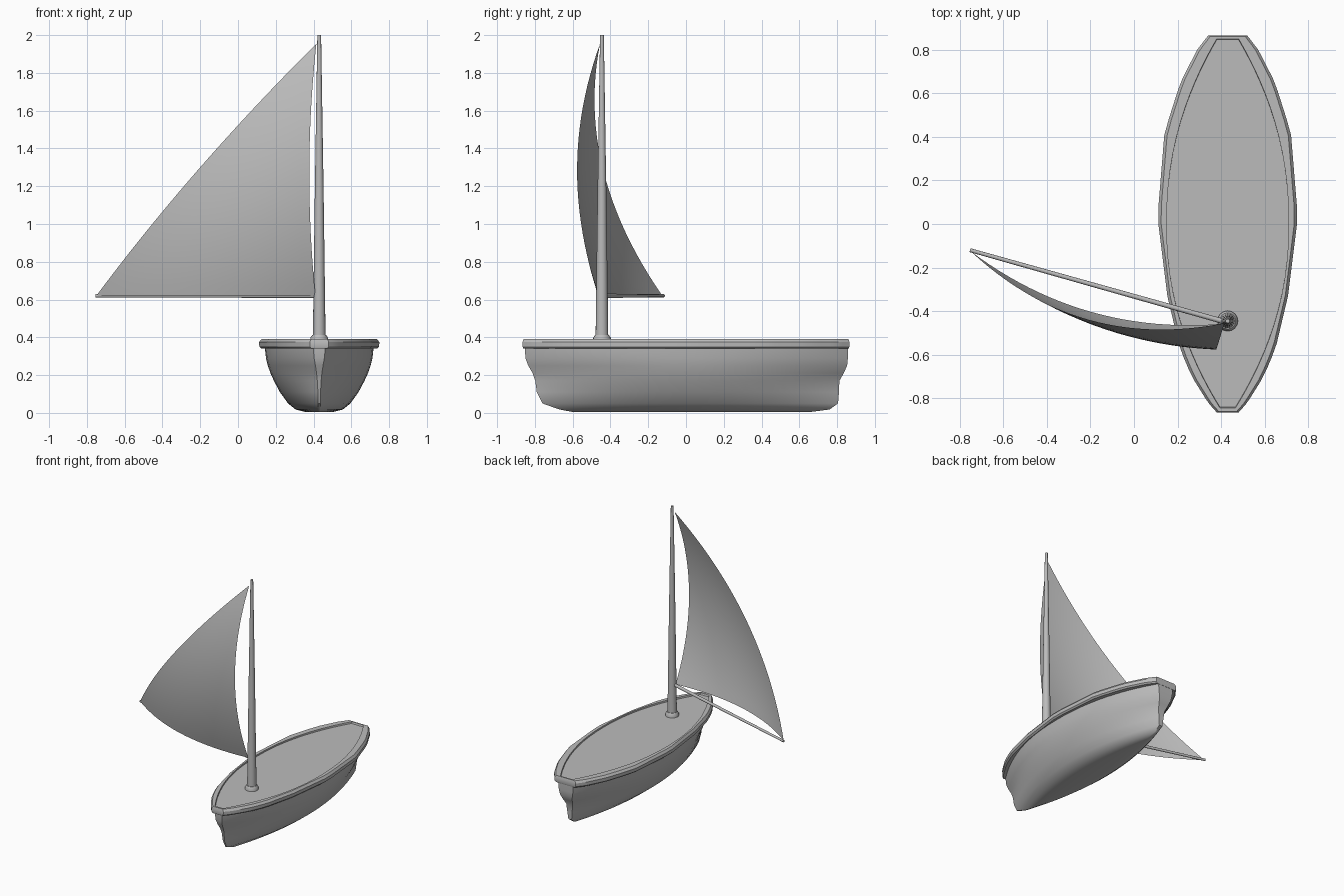
import bpy, bmesh, math
from mathutils import Vector

if "Cube" in bpy.data.objects:
    bpy.data.objects.remove(bpy.data.objects["Cube"])

CX, MAST_Y = 0.43, -0.445
grey = bpy.data.materials.new("plain grey")
grey.diffuse_color = (0.5, 0.5, 0.5, 1)
grey.use_nodes = True
grey.node_tree.nodes["Principled BSDF"].inputs["Base Color"].default_value = grey.diffuse_color


def make(name, verts, faces, angle=40, recalc=True):
    me = bpy.data.meshes.new(name)
    me.from_pydata([tuple(v) for v in verts], [], faces)
    if recalc:
        bm = bmesh.new()
        bm.from_mesh(me)
        bmesh.ops.recalc_face_normals(bm, faces=bm.faces)
        bm.to_mesh(me)
        bm.free()
    ob = bpy.data.objects.new(name, me)
    bpy.context.collection.objects.link(ob)
    me.materials.append(grey)
    bpy.ops.object.select_all(action='DESELECT')
    ob.select_set(True)
    bpy.context.view_layer.objects.active = ob
    bpy.ops.object.shade_smooth_by_angle(angle=math.radians(angle))
    return ob


def ring(z, y0, y1, width, n=32):
    """Closed outline: left side front to back, then right side back to front."""
    side = []
    for i in range(n + 1):
        t = -math.cos(math.pi * i / n)
        y = y0 + (y1 - y0) * (t + 1) / 2
        side.append((width(t, y), y))
    return ([Vector((CX - w, y, z)) for w, y in side]
            + [Vector((CX + w, y, z)) for w, y in reversed(side)])


def loft(name, rings, cap_ends=(True, True), angle=40):
    m = len(rings[0])
    verts = [v for r in rings for v in r]
    faces = [(k * m + i, k * m + (i + 1) % m, (k + 1) * m + (i + 1) % m, (k + 1) * m + i)
             for k in range(len(rings) - 1) for i in range(m)]
    for flag, base in zip(cap_ends, (0, (len(rings) - 1) * m)):
        if flag:
            faces += [(base + i, base + i + 1, base + m - 2 - i, base + m - 1 - i)
                      for i in range(m // 2 - 1)]
    return make(name, verts, faces, angle)


def oval(wmax, front, back, p):
    return lambda t, y: (front if t < 0 else back) + \
        (wmax - (front if t < 0 else back)) * (1 - abs(t) ** p)


# hull: z, front y, back y, half width, front and back end half widths, fullness
rows = [(0.005, -0.60, 0.66, 0.075, 0.004, 0.006, 2.0),
        (0.018, -0.67, 0.76, 0.125, 0.005, 0.010, 2.0),
        (0.05, -0.76, 0.805, 0.165, 0.006, 0.014, 2.0),
        (0.11, -0.79, 0.81, 0.208, 0.007, 0.020, 2.0),
        (0.17, -0.798, 0.812, 0.24, 0.010, 0.028, 2.1),
        (0.21, -0.812, 0.835, 0.258, 0.014, 0.040, 2.1),
        (0.25, -0.835, 0.853, 0.272, 0.020, 0.052, 2.1),
        (0.29, -0.85, 0.857, 0.282, 0.027, 0.060, 2.2),
        (0.345, -0.853, 0.858, 0.288, 0.032, 0.065, 2.2)]
loft("hull", [ring(z, a, b, oval(w, f, k, p)) for z, a, b, w, f, k, p in rows])

# gunwale: faceted outer outline, smooth inner one
outline = [(-0.865, 0.05), (-0.82, 0.09), (-0.70, 0.165), (-0.57, 0.22), (-0.33, 0.277),
           (0.03, 0.322), (0.42, 0.29), (0.65, 0.217), (0.80, 0.14), (0.865, 0.09)]


def outer(t, y):
    y = max(-0.865, min(0.865, y))
    for (ya, wa), (yb, wb) in zip(outline, outline[1:]):
        if y <= yb:
            return wa + (wb - wa) * (y - ya) / (yb - ya)
    return outline[-1][1]


def inset(d):
    return lambda t, y: outer(t, y) - d


inner = oval(0.28, 0.035, 0.05, 2.15)
loft("gunwale", [ring(0.36, -0.84, 0.845, inner),
                 ring(0.342, -0.85, 0.855, oval(0.28, 0.03, 0.06, 2.2)),
                 ring(0.340, -0.861, 0.861, inset(0.012)),
                 ring(0.350, -0.865, 0.865, inset(0.001)),
                 ring(0.375, -0.865, 0.865, inset(0)),
                 ring(0.392, -0.860, 0.860, inset(0.013)),
                 ring(0.392, -0.845, 0.850, inner),
                 ring(0.378, -0.84, 0.845, inner)], (False, False), 30)

# deck
loft("deck", [ring(0.36, -0.845, 0.85, inner), ring(0.380, -0.845, 0.85, inner)], (False, True))


# tapered round parts, from a to b along a list of (fraction, radius)
def turned(name, a, b, profile, n=16):
    a, b = Vector(a), Vector(b)
    q = (b - a).to_track_quat('Z', 'Y')
    verts = [a + (b - a) * f + q @ Vector((r * math.cos(2 * math.pi * i / n),
                                           r * math.sin(2 * math.pi * i / n), 0))
             for f, r in profile for i in range(n)]
    faces = [(k * n + i, k * n + (i + 1) % n, (k + 1) * n + (i + 1) % n, (k + 1) * n + i)
             for k in range(len(profile) - 1) for i in range(n)]
    faces += [tuple(range(n)), tuple(range((len(profile) - 1) * n, len(profile) * n))]
    return make(name, verts, faces)


turned("mast", (CX, MAST_Y, 0.37), (CX, MAST_Y, 2.0), [(0, 0.034), (0.5, 0.023), (1, 0.010)])
turned("mast_collar", (CX, MAST_Y, 0.37), (CX, MAST_Y, 0.412),
       [(0, 0.047), (0.65, 0.047), (1, 0.037)])
turned("boom", (CX - 0.01, -0.45, 0.62), (-0.753, -0.12, 0.62), [(0, 0.012), (1, 0.009)], 10)

# sail: triangular sheet, bulging away from the boom
tack, head, clew = Vector((0.41, -0.458, 0.62)), Vector((0.415, -0.455, 1.955)), Vector((-0.75, -0.125, 0.62))
blow = Vector((-0.28, -0.96, 0))
N = 24
verts, faces, idx = [], [], {}
for i in range(N + 1):
    for j in range(N + 1 - i):
        h, c = i / N, j / N
        t = 1 - h - c
        bulge = 4 * (0.125 * t * h + 0.155 * h * c + 0.115 * t * c)
        idx[i, j] = len(verts)
        verts.append(tack * t + head * h + clew * c + blow * bulge)
for i in range(N):
    for j in range(N - i):
        if i + j < N - 1:
            faces.append((idx[i, j], idx[i, j + 1], idx[i + 1, j + 1], idx[i + 1, j]))
        else:
            faces.append((idx[i, j], idx[i, j + 1], idx[i + 1, j]))
make("sail", verts, faces, 60)
